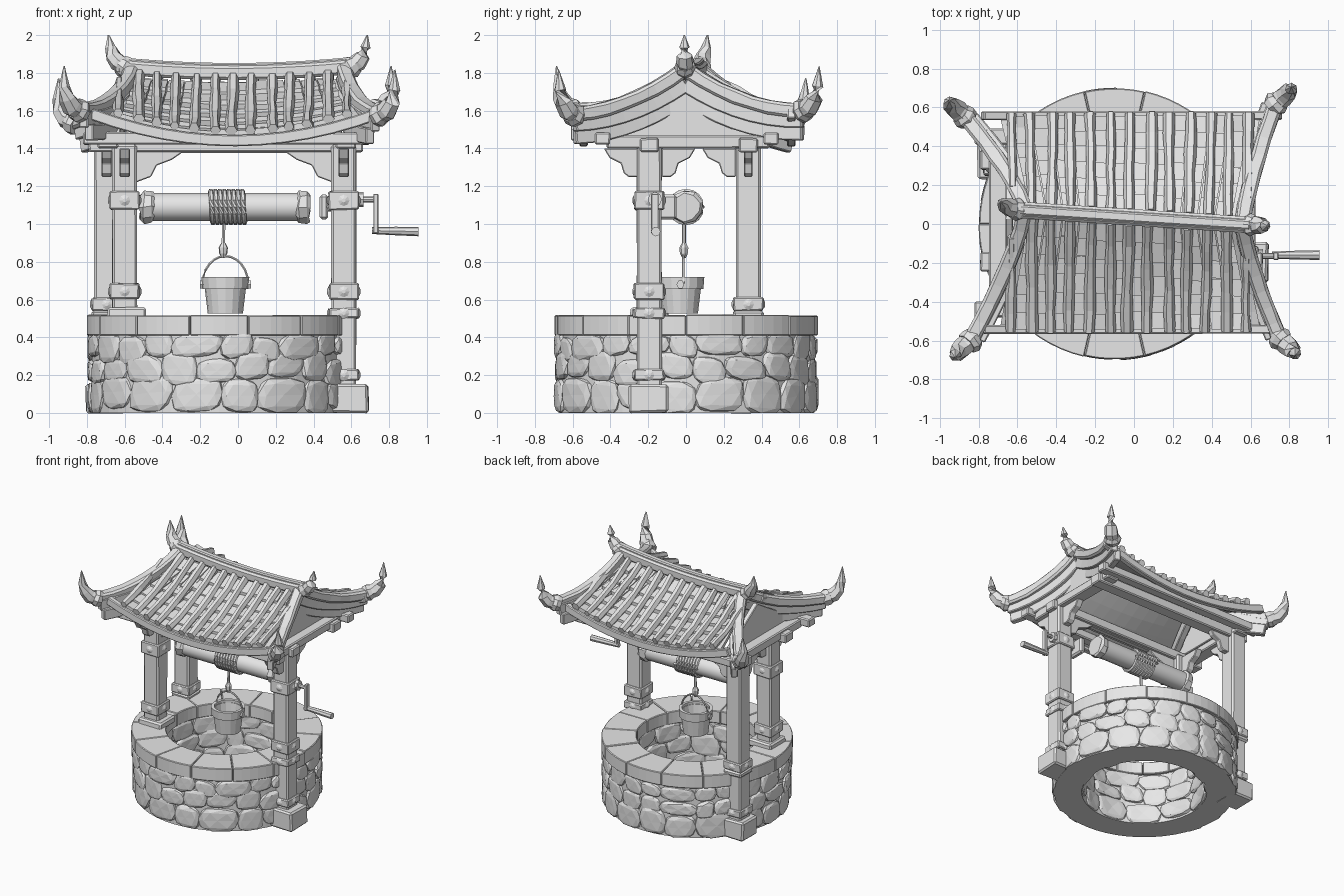
import bpy, bmesh, math, random
from mathutils import Vector

random.seed(4)
if "Cube" in bpy.data.objects:
    bpy.data.objects.remove(bpy.data.objects["Cube"], do_unlink=True)

grey = bpy.data.materials.new("plain_grey")
grey.use_nodes = True
grey.diffuse_color = (0.8, 0.8, 0.8, 1)
grey.node_tree.nodes["Principled BSDF"].inputs["Base Color"].default_value = (0.8, 0.8, 0.8, 1)
CX = -0.1  # centre of the well ring


def rnd(a):
    return random.uniform(-a, a)


def finish(name, bm, bevel=0.0, smooth=False, wear=0.0):
    for v in bm.verts:
        v.co += Vector((rnd(wear), rnd(wear), rnd(wear)))
    bmesh.ops.recalc_face_normals(bm, faces=bm.faces)
    mesh = bpy.data.meshes.new(name)
    bm.to_mesh(mesh)
    bm.free()
    mesh.materials.append(grey)
    ob = bpy.data.objects.new(name, mesh)
    bpy.context.collection.objects.link(ob)
    if bevel:
        mod = ob.modifiers.new("bevel", "BEVEL")
        mod.width, mod.segments = bevel, 1
        mod.limit_method, mod.angle_limit = "ANGLE", math.radians(40)
    if smooth:
        bpy.ops.object.select_all(action="DESELECT")
        ob.select_set(True)
        bpy.context.view_layer.objects.active = ob
        bpy.ops.object.shade_smooth_by_angle(angle=math.radians(35))


def loft(bm, rings, closed=False):
    """Skin a list of point rings; cap the ends unless the path is closed."""
    loops = [[bm.verts.new(p) for p in r] for r in rings]
    n = len(loops[0])
    for a, b in zip(loops, loops[1:] + (loops[:1] if closed else [])):
        for i in range(n):
            bm.faces.new((a[i], a[(i + 1) % n], b[(i + 1) % n], b[i]))
    if not closed:
        bm.faces.new(loops[0])
        bm.faces.new(loops[-1])


def sweep(bm, pts, sizes, n=4):
    """Sweep a rectangle (n=4) or ellipse of changing (width, height) along points."""
    pts = [Vector(p) for p in pts]
    rings = []
    for i, p in enumerate(pts):
        t = (pts[min(i + 1, len(pts) - 1)] - pts[max(i - 1, 0)]).normalized()
        ref = Vector((1, 0, 0)) if abs(t.z) > 0.95 else Vector((0, 0, 1))
        side = t.cross(ref).normalized()
        up = side.cross(t)
        w, h = sizes[i] if isinstance(sizes, list) else sizes
        if n == 4:
            sec = [(1, 1), (-1, 1), (-1, -1), (1, -1)]
        else:
            sec = [(math.cos(math.tau * k / n), math.sin(math.tau * k / n)) for k in range(n)]
        rings.append([p + side * a * w / 2 + up * b * h / 2 for a, b in sec])
    loft(bm, rings)


def tube(name, pts, sizes, n=4, **kw):
    bm = bmesh.new()
    sweep(bm, pts, sizes, n)
    finish(name, bm, **kw)


def box(name, x, y, z, bevel=0.008, wear=0.002):
    bm = bmesh.new()
    loft(bm, [[(x[0], y[0], k), (x[1], y[0], k), (x[1], y[1], k), (x[0], y[1], k)] for k in z])
    finish(name, bm, bevel=bevel, wear=wear)


def lathe(name, profile, cx, cy, n=32):
    """Closed (radius, z) profile turned about a vertical axis."""
    bm = bmesh.new()
    loft(bm, [[(cx + r * math.cos(math.tau * k / n), cy + r * math.sin(math.tau * k / n), z)
               for r, z in profile] for k in range(n)], closed=True)
    finish(name, bm)


def plate(name, outline, axis, centre, thick):
    """Outline in (along, z), extruded across axis 'x' or 'y'."""
    bm = bmesh.new()
    loft(bm, [[(a, o, z) if axis == "y" else (o, a, z) for a, z in outline]
              for o in (centre - thick / 2, centre + thick / 2)])
    finish(name, bm, bevel=0.005)


# Well wall: core ring and chunky stones on both faces
lathe("wall_core", [(0.468, 0), (0.468, 0.42), (0.674, 0.42), (0.674, 0)], CX, 0, 48)


def stones(name, radius, out, rows):
    bm = bmesh.new()
    for z0, z1, count in rows:
        shift = random.random()
        cuts = [(k + shift + rnd(0.22)) * math.tau / count for k in range(count)]
        cuts.append(cuts[0] + math.tau)
        for a, b in zip(cuts, cuts[1:]):
            lo, hi = max(-0.01, z0 + rnd(0.025)), min(0.43, z1 + rnd(0.025))
            depth, tilt = random.uniform(0.026, 0.038), rnd(0.35)
            for v in bmesh.ops.create_icosphere(bm, subdivisions=2, radius=1)["verts"]:
                u, d, w = [math.copysign(abs(c) ** 0.65, c) + rnd(0.05) for c in v.co]
                u, w = u + tilt * w * 0.4, w + tilt * u * 0.3
                ang = (a + b) / 2 + u * (b - a) * 0.53
                r = radius + out * depth * min(d * 1.25, 1)
                z = (lo + hi) / 2 + w * (hi - lo) * 0.53
                v.co = (CX + r * math.cos(ang), r * math.sin(ang), min(max(z, 0), 0.42))
    finish(name, bm)


stones("outer_stones", 0.664, 1, [(0, 0.18, 18), (0.165, 0.3, 21), (0.285, 0.42, 22)])
stones("inner_stones", 0.478, -1, [(0, 0.17, 12), (0.155, 0.3, 14), (0.285, 0.42, 13)])

# Rim slabs, nearly flush with each other
bm = bmesh.new()
slabs = 14
for k in range(slabs):
    top, edge = 0.517 + rnd(0.003), 0.699 + rnd(0.004)
    loft(bm, [[(CX + r * math.cos(t), r * math.sin(t), z) for r, z in
               ((0.445, 0.415), (0.445, top), (edge, top), (edge, 0.41))]
              for t in [(k + 0.004 + 0.992 * j / 5) * math.tau / slabs for j in range(6)]])
finish("rim_slabs", bm, bevel=0.005)


# Posts with plinths, straps and studs
def post(name, x, y, base, straps, plinth):
    h = 0.066
    box(name, (x - h, x + h), (y - h, y + h), (base, 1.42), 0.012)
    for z0, z1 in straps:
        g = h + 0.013
        box(name + "_strap", (x - g, x + g), (y - g, y + g), (z0, z1), 0.007, 0.004)
        zc = (z0 + z1) / 2
        for dx, dy in ((1, 0), (-1, 0), (0, 1), (0, -1)):
            tip = Vector((x + dx * g, y + dy * g, zc))
            tube(name + "_stud", [tip, tip + Vector((dx, dy, 0)) * 0.01],
                 [(0.06, 0.06), (0.02, 0.02)], 8)
    for (x0, x1, y0, y1, z0, z1) in plinth:
        box(name + "_plinth", (x + x0, x + x1), (y + y0, y + y1), (z0, z1), 0.012, 0.005)


post("front_left_hand_post", -0.6, -0.195, 0.5, [(0.6, 0.685), (1.075, 1.175)],
     [(-0.09, 0.11, -0.1, 0.1, 0.5, 0.56)])
post("crank_post", 0.56, -0.195, 0.1, [(0.17, 0.23), (0.5, 0.555), (0.6, 0.685), (1.075, 1.175)],
     [(-0.1, 0.13, -0.105, 0.1, 0, 0.15)])
post("back_post", -0.695, 0.33, 0.1, [(0.17, 0.23), (0.54, 0.61)],
     [(-0.11, 0.1, -0.1, 0.1, 0, 0.15), (-0.08, 0.08, -0.08, 0.08, 0.5, 0.54)])

# Top frame
for y in (-0.195, 0.33):
    box("long_beam", (-0.79, 0.66), (y - 0.05, y + 0.05), (1.38, 1.455))
for y in (-0.44, 0.45):
    box("eave_purlin", (-0.82, 0.7), (y - 0.04, y + 0.04), (1.42, 1.485))
for x in (-0.69, 0.57):
    box("cross_beam", (x - 0.055, x + 0.055), (-0.42, 0.44), (1.4, 1.47))
    plate("gable_panel", [(-0.42, 1.45), (0.44, 1.45), (0.3, 1.56), (0.03, 1.74), (-0.27, 1.56)], "x", x * 0.93, 0.04)

# Arched front board and curved brackets
half = [(-0.54, 1.22), (-0.46, 1.25), (-0.43, 1.31), (-0.35, 1.34), (-0.3, 1.375)]
plate("arched_board", [(-0.54, 1.42)] + half + [(-0.04 - a, z) for a, z in reversed(half)]
      + [(0.5, 1.42)], "y", -0.195, 0.045)
steps = [(0, 1.4), (0, 1.25), (0.05, 1.25), (0.075, 1.27), (0.09, 1.32), (0.15, 1.35), (0.18, 1.4)]
for x, y, d in ((-0.6, -0.13, 1), (0.56, -0.13, 1), (-0.695, 0.265, -1),
                (-0.6, -0.255, -1), (0.56, -0.255, -1)):
    plate("post_bracket", [(y + d * a, z) for a, z in steps], "x", x, 0.055)
plate("back_bracket", [(-0.63 + a, z) for a, z in steps], "y", 0.33, 0.045)


# Curved roof surface: s runs from ridge to eave, d is the side
def roof(x, s, d, lift=0.0):
    y = (0.035 - 0.065 * x) * (1 - s) + d * (0.02 + 0.525 * s) + 0.008 * s
    z = 1.755 - 0.38 * s + 0.1 * s * s + (0.04 + 0.08 * s) * (x / 0.7) ** 2
    return Vector((x - 0.02, y, z + lift))


def width(s):
    return 0.56 + 0.11 * s


for d in (-1, 1):
    bm = bmesh.new()
    loft(bm, [[roof(u / 6 * width(s / 6), s / 6, d, -0.012) for u in range(-6, 7)]
              + [roof(u / 6 * width(s / 6), s / 6, d, -0.045) for u in range(6, -7, -1)]
              for s in range(7)])
    finish("roof_deck", bm)
    bm = bmesh.new()
    gaps = 12
    for g in range(gaps):
        for row in range(6):
            s0, s1 = row / 6 + rnd(0.015), (row + 1.15) / 6 + rnd(0.02)
            left, right = [-0.96 + 1.92 * (g + e) / gaps for e in (0.03, 0.97)]
            loft(bm, [[roof(u * width(s) * 0.97, s, d, l) for u, l in
                       ((left, top), (left, -0.02), (right, -0.02), (right, top))]
                      for s, top in ((s0, -0.002), (min(s1, 1.01), 0.022 + rnd(0.008)))])
    finish("roof_shingles", bm)
    # Rugged, nearly parallel battens
    bm = bmesh.new()
    for k in range(gaps + 1):
        x = -0.6 + 1.2 * k / gaps + rnd(0.008)
        lean, w = rnd(0.012), 0.054 + rnd(0.006)
        start = 0.02 if abs(x) < 0.55 else 0.2
        pts = [roof(x + lean * s + rnd(0.003), s, d, 0.024)
               for s in [start + (1.03 - start) * j / 5 for j in range(6)]]
        sweep(bm, pts, [(w + rnd(0.01), 0.062 + rnd(0.014)) for _ in pts], 6)
    finish("roof_battens", bm)
    # Eave board following the upward curl
    us = [-1.1 + 0.185 * k for k in range(13)]
    tube("eave_board", [roof(u * 0.69, 1.01, d, -0.032) for u in us], (0.045, 0.06), bevel=0.006)

# Ridge beam
ridge = [roof(0.62 * k / 5, 0, 0, 0.045) for k in range(-5, 6)]
tube("ridge_beam", ridge, (0.085, 0.075), bevel=0.014)
tube("ridge_cap", [p + Vector((0, 0, 0.035)) for p in ridge], (0.05, 0.035), bevel=0.008)


def horn(name, start, path, r):
    pts = [Vector(start) + Vector(p) for p in path]
    tube(name, pts, [(r * k, r * k) for k in (1.7, 1.85, 1.6, 1.1, 0.1)], 7, wear=0.002)
    ax = (pts[1] - pts[0]).normalized()
    tube(name + "_collar", [pts[0] - ax * 0.03, pts[0], pts[0] + ax * 0.03],
         [(r * 1.9, r * 1.9), (r * 2.3, r * 2.3), (r * 1.9, r * 1.9)], 8, wear=0.004)


# Curled verge beams, boards and horn tips; every corner sits a little differently
corners = {(-1, -1): (0.84, 0.6, 0.01), (-1, 1): (0.87, 0.55, -0.055),
           (1, -1): (0.75, 0.59, -0.01), (1, 1): (0.73, 0.62, 0.01)}
for sx in (-1, 1):
    ry = 0.035 - 0.065 * sx * 0.6
    sway = 0.04 if sx < 0 else -0.005
    horn("ridge_horn", (sx * 0.6, ry, 1.83), [(0, 0, 0), (sx * 0.035, sway * 0.2, 0.025), (sx * 0.06, sway * 0.5, 0.06),
                                             (sx * 0.075, sway * 0.8, 0.105), (sx * 0.085, sway, 0.17)], 0.052)
    for d in (-1, 1):
        reach, far, rise = corners[sx, d]
        line = []
        for k in range(8):
            s = k / 7
            line.append(Vector((sx * (0.56 + (reach - 0.56) * s ** 1.3), ry * (1 - s) + d * far * s,
                                1.82 - 0.43 * s + (0.2 + rise) * s * s)))
        tube("verge_beam", line, (0.078, 0.075), bevel=0.014, wear=0.003)
        for name, inset, drop, h in (("verge_board", 0.02, 0.075, 0.09), ("verge_underboard", 0.05, 0.145, 0.085)):
            tube(name, [p + Vector((-sx * inset, 0, -drop + 0.03 * k / 7)) for k, p in enumerate(line)],
                 (0.05, h), bevel=0.006)
        horn("corner_horn", line[-1], [(0, 0, 0), (sx * 0.04, d * 0.035, 0.02), (sx * 0.066, d * 0.06, 0.065),
                                       (sx * 0.08, d * 0.075, 0.13), (sx * 0.08, d * 0.085, 0.235)], 0.058)

# Winding drum with end collars
tube("drum", [(-0.46, 0, 1.09), (0.34, 0, 1.09)], (0.15, 0.15), 14, smooth=True)
for x in (-0.48, 0.345):
    tube("drum_collar", [(x + o, 0, 1.09) for o in (-0.04, -0.02, 0.02, 0.035)],
         [(r, r) for r in (0.13, 0.18, 0.18, 0.15)], 9, wear=0.006)
tube("drum_bracket", [(0.455, -0.19, 1.09), (0.455, -0.05, 1.09)], (0.045, 0.13), bevel=0.012)
tube("drum_bracket_pin", [(0.45, -0.16, 1.09), (0.51, -0.16, 1.09)], (0.05, 0.05), 8)

# Crank
tube("crank_hub", [(0.62, -0.165, 1.13), (0.665, -0.165, 1.13)], (0.075, 0.08), 8)
tube("crank_shaft", [(0.62, -0.165, 1.13), (0.74, -0.165, 1.13)], (0.03, 0.03), 8)
tube("crank_arm", [(0.73, -0.165, 1.16), (0.73, -0.165, 0.95)], (0.04, 0.026), bevel=0.004)
tube("crank_handle", [(0.71, -0.16, 0.965), (0.83, -0.16, 0.963), (0.955, -0.16, 0.96)],
     [(0.036, 0.036), (0.045, 0.045), (0.05, 0.05)], 8)

# Rope coil, hanging rope and knot
coil = [(-0.15 + 0.19 * k / 128, 0.084 * math.cos(math.tau * k / 16), 1.09 + 0.084 * math.sin(math.tau * k / 16))
        for k in range(129)]
tube("rope_coil", coil, (0.028, 0.028), 6, smooth=True)
tube("hanging_rope", [(-0.075, -0.01, 1.01), (-0.08, -0.01, 0.83)], (0.02, 0.02), 6, smooth=True)
tube("rope_knot", [(-0.078, -0.01, z) for z in (0.9, 0.875, 0.845, 0.82)],
     [(r, r) for r in (0.022, 0.05, 0.045, 0.02)], 7)

# Bucket with hoop and bail
bx, by = -0.067, -0.03
lathe("bucket", [(0, 0.525), (0.093, 0.525), (0.114, 0.7), (0.1, 0.7), (0.082, 0.545), (0, 0.545)], bx, by, 16)
lathe("bucket_hoop", [(0.105, 0.66), (0.122, 0.655), (0.127, 0.72), (0.103, 0.72)], bx, by, 16)
bail = [(bx + 0.12 * math.cos(math.pi * k / 12), by + 0.015, 0.685 + 0.145 * math.sin(math.pi * k / 12)) for k in range(13)]
tube("bucket_bail", bail, (0.014, 0.014), 6, smooth=True)
for sx in (-1, 1):
    tube("bail_lug", [(bx + sx * 0.11, by, 0.68), (bx + sx * 0.135, by, 0.68)], (0.04, 0.05), 6)
